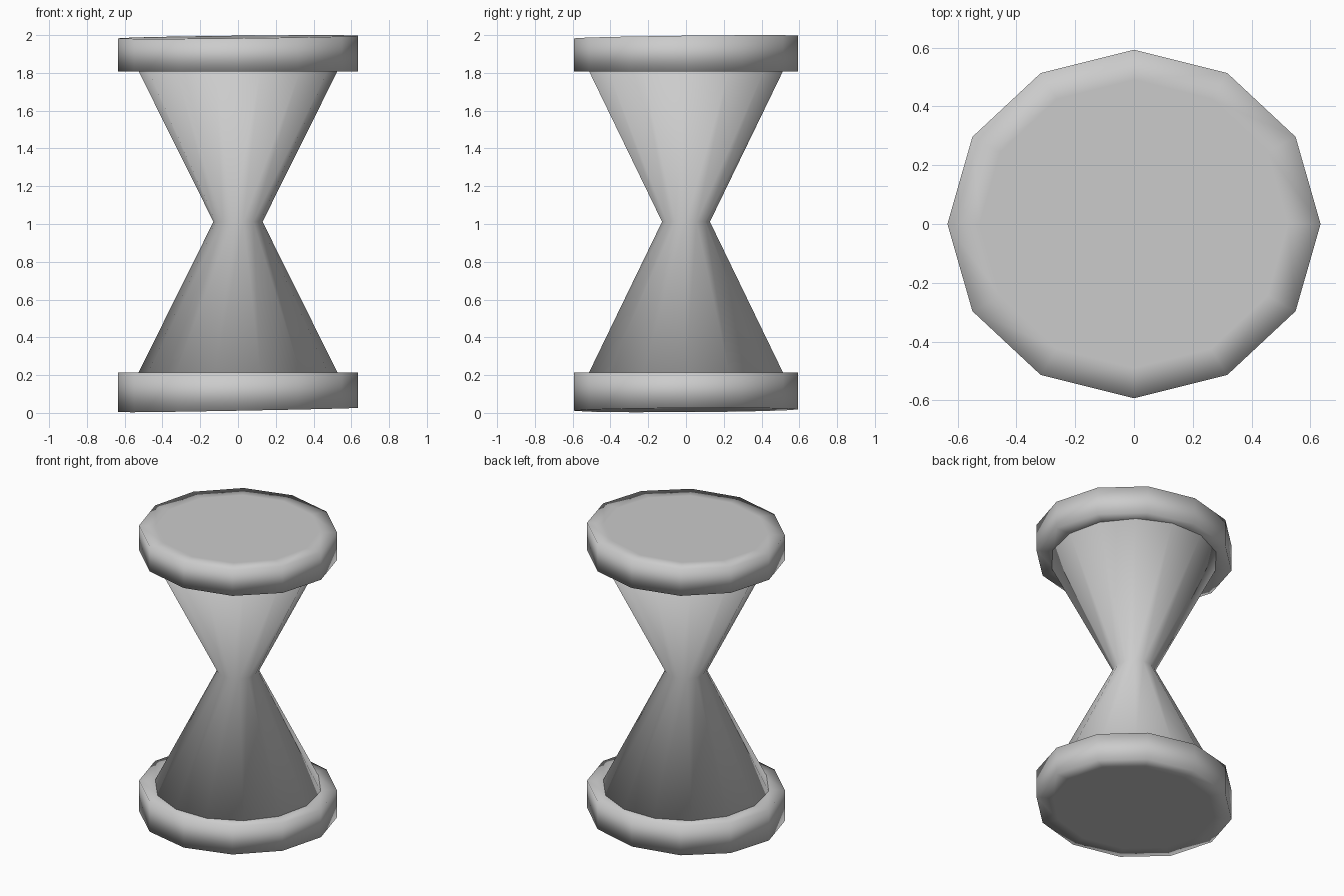
import bpy, bmesh
from math import cos, sin, tau

if "Cube" in bpy.data.objects:
    bpy.data.objects.remove(bpy.data.objects["Cube"])


def lathe(name, rings, sides, y_scale=1.0):
    """Closed smooth solid from (radius, height, x_tilt, y_tilt) rings, bottom to top."""
    bm = bmesh.new()
    loops = []
    for r, z, tx, ty in rings:
        loop = []
        for i in range(sides):
            x = r * cos(tau * i / sides)
            y = r * y_scale * sin(tau * i / sides)
            loop.append(bm.verts.new((x, y, z + tx * x + ty * y)))
        loops.append(loop)
    for a, b in zip(loops, loops[1:]):
        for i in range(sides):
            j = (i + 1) % sides
            bm.faces.new((a[i], a[j], b[j], b[i]))
    bm.faces.new(loops[0][::-1])
    bm.faces.new(loops[-1])
    bmesh.ops.recalc_face_normals(bm, faces=bm.faces)
    for f in bm.faces:
        f.smooth = True
    mesh = bpy.data.meshes.new(name)
    bm.to_mesh(mesh)
    bm.free()
    obj = bpy.data.objects.new(name, mesh)
    bpy.context.collection.objects.link(obj)
    return obj


R, INNER, SQUASH = 0.635, 0.525, 0.934

# End caps: twelve-sided discs whose outer faces lean very slightly
lathe("bottom_cap", [(INNER, 0.015, 0.018, 0.006), (R, 0.015, 0.018, 0.006),
                     (R, 0.215, 0, 0), (INNER, 0.215, 0, 0)], 12, SQUASH)
lathe("top_cap", [(INNER, 1.808, 0, 0), (R, 1.808, 0, 0),
                  (R, 1.99, 0.011, 0.012), (INNER, 1.99, 0.011, 0.012)], 12, SQUASH)

# Glass: two cones meeting at a narrow waist
lathe("glass_bulbs", [(0.527, 0.213, 0, 0), (0.13, 1.012, 0, 0),
                      (0.527, 1.81, 0, 0)], 14)
